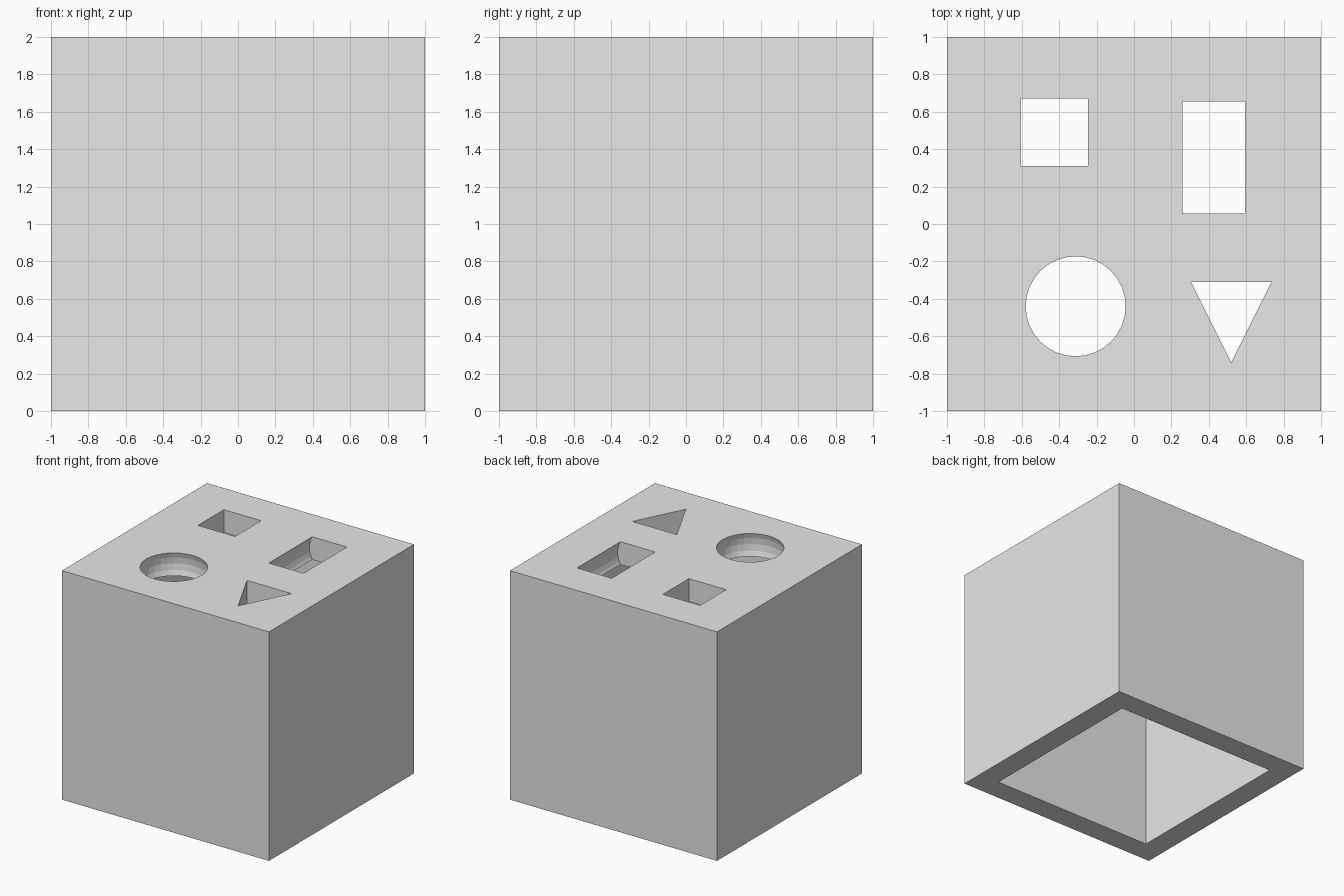
import bpy
import bmesh
from math import pi

if "Cube" in bpy.data.objects:
    bpy.data.objects.remove(bpy.data.objects["Cube"])

grey = bpy.data.materials.new("light grey")
grey.use_nodes = True
grey.diffuse_color = (0.8, 0.8, 0.8, 1)
grey.node_tree.nodes["Principled BSDF"].inputs["Base Color"].default_value = grey.diffuse_color

WALL = 0.2
ROOF_MID = 2 - WALL / 2


def prism(name, outline, bottom, top):
    """Upright solid with the given plan outline."""
    bm = bmesh.new()
    face = bm.faces.new([bm.verts.new((x, y, bottom)) for x, y in outline])
    extruded = bmesh.ops.extrude_face_region(bm, geom=[face])["geom"]
    upper = [v for v in extruded if isinstance(v, bmesh.types.BMVert)]
    bmesh.ops.translate(bm, verts=upper, vec=(0, 0, top - bottom))
    bmesh.ops.recalc_face_normals(bm, faces=bm.faces)
    mesh = bpy.data.meshes.new(name)
    bm.to_mesh(mesh)
    bm.free()
    mesh.materials.append(grey)
    obj = bpy.data.objects.new(name, mesh)
    bpy.context.collection.objects.link(obj)
    return obj


def rectangle(x0, x1, y0, y1):
    return [(x0, y0), (x1, y0), (x1, y1), (x0, y1)]


def active(name):
    obj = bpy.context.object
    obj.name = name
    obj.data.materials.append(grey)
    return obj


# Solid block for the box
box = prism("sorting_box", rectangle(-1, 1, -1, 1), 0, 2)

# Hollow inside, open at the bottom
inner = 1 - WALL
cutters = [prism("cavity_cutter", rectangle(-inner, inner, -inner, inner), -WALL, 2 - WALL)]

# Straight-walled square and triangular holes
cutters.append(prism("square_cutter", rectangle(-0.605, -0.246, 0.311, 0.67), 1.6, 2.2))
cutters.append(prism("triangle_cutter", [(0.305, -0.31), (0.52, -0.74), (0.735, -0.31)], 1.6, 2.2))

# Round hole with bulging wall, from a ball
bpy.ops.mesh.primitive_uv_sphere_add(segments=32, ring_count=16, radius=0.286,
                                     location=(-0.312, -0.44, ROOF_MID))
cutters.append(active("ball_cutter"))

# Oblong hole with bulging sides, from a lying cylinder
bpy.ops.mesh.primitive_cylinder_add(vertices=32, radius=0.196, depth=0.6,
                                    location=(0.427, 0.355, ROOF_MID), rotation=(pi / 2, 0, 0))
cutters.append(active("cylinder_cutter"))

# Cut the box, then drop the cutters
bpy.ops.object.select_all(action="DESELECT")
bpy.context.view_layer.objects.active = box
box.select_set(True)
for cutter in cutters:
    cut = box.modifiers.new(cutter.name, "BOOLEAN")
    cut.operation = "DIFFERENCE"
    cut.solver = "EXACT"
    cut.object = cutter
    bpy.ops.object.modifier_apply(modifier=cut.name)
    bpy.data.objects.remove(cutter)
